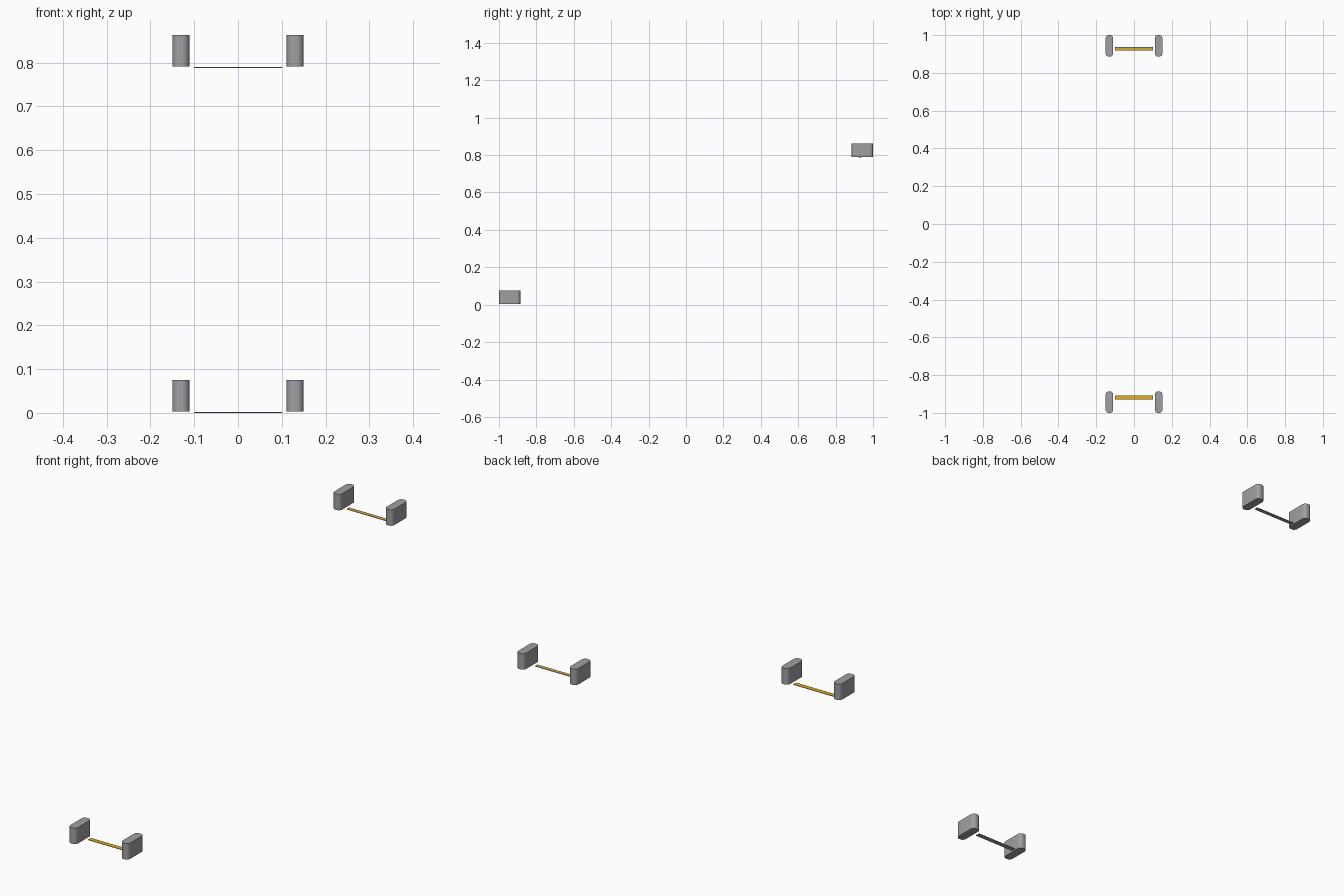
import bpy, bmesh, math

if "Cube" in bpy.data.objects:
    bpy.data.objects.remove(bpy.data.objects["Cube"])

def material(name, col):
    m = bpy.data.materials.new(name)
    m.diffuse_color = (*col, 1)
    m.use_nodes = True
    m.node_tree.nodes["Principled BSDF"].inputs["Base Color"].default_value = m.diffuse_color
    return m

GREY = material("metal grey", (0.35, 0.35, 0.365))
YELLOW = material("safety yellow", (0.78, 0.43, 0.01))

def finish(name, bm, *mats):
    bmesh.ops.recalc_face_normals(bm, faces=bm.faces)
    me = bpy.data.meshes.new(name)
    bm.to_mesh(me)
    bm.free()
    for m in mats:
        me.materials.append(m)
    ob = bpy.data.objects.new(name, me)
    bpy.context.collection.objects.link(ob)
    return ob

# upright end block, rounded in plan
def end_block(name, cx, cy, z0, z1, w=0.039, l=0.114, r=0.0165, seg=6):
    bm = bmesh.new()
    ring = []
    for q, (sx, sy) in enumerate([(1, 1), (-1, 1), (-1, -1), (1, -1)]):
        for i in range(seg + 1):
            a = math.pi / 2 * (q + i / seg)
            ring.append(bm.verts.new((cx + sx * (w / 2 - r) + r * math.cos(a),
                                      cy + sy * (l / 2 - r) + r * math.sin(a), z0)))
    f = bm.faces.new(ring)
    top = bmesh.ops.extrude_face_region(bm, geom=[f])["geom"]
    for v in top:
        if isinstance(v, bmesh.types.BMVert):
            v.co.z = z1
    ob = finish(name, bm, GREY)
    for p in ob.data.polygons:
        p.use_smooth = abs(p.normal.z) < 0.5
    for e in ob.data.edges:
        a, b = (ob.data.vertices[i].co for i in e.vertices)
        e.use_edge_sharp = abs(a.z - b.z) < 1e-5

# thin threshold strip: grey plate, yellow on top between ya and yb
def strip(name, y0, y1, ya, yb, z0, z1):
    bm = bmesh.new()
    for v in bmesh.ops.create_cube(bm, size=1)["verts"]:
        v.co = (v.co.x * 0.2, (y0 + y1) / 2 + v.co.y * (y1 - y0),
                (z0 + z1) / 2 + v.co.z * (z1 - z0))
    for y in (ya, yb):
        if y0 < y < y1:
            bmesh.ops.bisect_plane(bm, geom=bm.verts[:] + bm.edges[:] + bm.faces[:],
                                   plane_co=(0, y, 0), plane_no=(0, 1, 0))
    ob = finish(name, bm, GREY, YELLOW)
    for p in ob.data.polygons:
        if p.normal.z > 0.5 and ya < p.center.y < yb:
            p.material_index = 1

for end, cy, z in (("lower", -0.943, 0.003), ("upper", 0.943, 0.791)):
    for side, cx in (("left", -0.1305), ("right", 0.1305)):
        end_block(f"{end}_{side}_block", cx, cy, z, z + 0.072)

strip("lower_strip", -0.929, -0.908, -0.929, -0.911, 0.0, 0.002)
strip("upper_strip", 0.919, 0.937, 0.919, 0.929, 0.788, 0.790)
